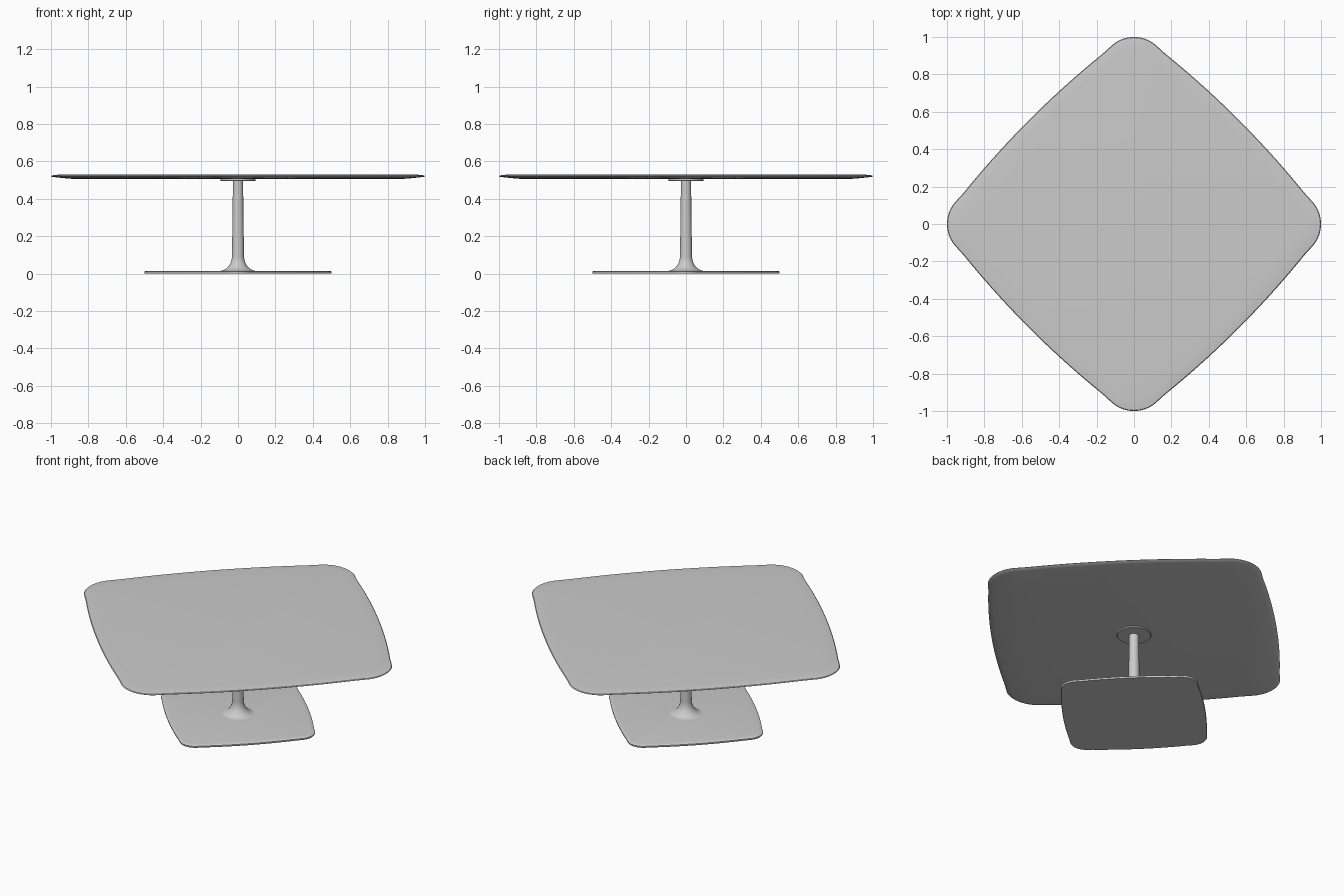
import bpy
import bmesh
from math import sin, cos, pi, atan2, sqrt, radians

cube = bpy.data.objects.get("Cube")
if cube:
    bpy.data.objects.remove(cube)

GREY = (0.6, 0.6, 0.6, 1.0)
mat = bpy.data.materials.new("light grey")
mat.use_nodes = True
mat.diffuse_color = GREY
mat.node_tree.nodes["Principled BSDF"].inputs["Base Color"].default_value = GREY


def bowed_square(inset):
    """Diamond outline with arched sides and round corners, tips at 1 - inset."""
    corner_r, side_r, half_width = 0.18, 5.0, 0.79
    d = (side_r - half_width) / sqrt(2)
    c = 1 - corner_r
    join = atan2(d, c + d)
    angles = [-join + 2 * join * i / 16 for i in range(17)]
    corner = [(c + (corner_r - inset) * cos(a), (corner_r - inset) * sin(a)) for a in angles]
    sweep = pi / 2 - 2 * join
    side = []
    for i in range(1, 16):
        a = join + sweep * i / 16
        side.append(((side_r - inset) * cos(a) - d, (side_r - inset) * sin(a) - d))
    points = []
    for k in range(4):
        s, t = round(sin(k * pi / 2)), round(cos(k * pi / 2))
        points += [(x * t - y * s, x * s + y * t) for x, y in corner + side]
    return points


def circle(radius, n=48):
    return [(radius * cos(2 * pi * i / n), radius * sin(2 * pi * i / n)) for i in range(n)]


def loft(name, rings):
    """Skin a list of (outline, z) from bottom to top and cap both ends."""
    bm = bmesh.new()
    loops = [[bm.verts.new((x, y, z)) for x, y in outline] for outline, z in rings]
    for low, high in zip(loops, loops[1:]):
        n = len(low)
        for i in range(n):
            j = (i + 1) % n
            bm.faces.new((low[i], low[j], high[j], high[i]))
    bm.faces.new(loops[0][::-1])
    bm.faces.new(loops[-1])
    mesh = bpy.data.meshes.new(name)
    bm.to_mesh(mesh)
    bm.free()
    mesh.materials.append(mat)
    obj = bpy.data.objects.new(name, mesh)
    bpy.context.collection.objects.link(obj)
    bpy.ops.object.select_all(action="DESELECT")
    obj.select_set(True)
    bpy.context.view_layer.objects.active = obj
    bpy.ops.object.shade_smooth_by_angle(angle=radians(35))
    return obj


# Table top: thin slab, underside tapering to a fine rim
top_profile = [(0.14, 0.505), (0.09, 0.508), (0.03, 0.514), (0.004, 0.518),
               (0, 0.521), (0.004, 0.525), (0.03, 0.528), (0.06, 0.53)]
loft("table_top", [(bowed_square(i), z) for i, z in top_profile])

# Base plate: the same outline at half size
base_profile = [(0.004, 0), (0, 0.003), (0, 0.01), (0.01, 0.013), (0.04, 0.015)]
loft("base_plate", [([(x / 2, y / 2) for x, y in bowed_square(i)], z)
                    for i, z in base_profile])

# Column: slim tapered post with a trumpet flare at the foot
flare = []
for i in range(13):
    a = pi / 2 * i / 12
    flare.append((0.1 - 0.068 * sin(a), 0.014 + 0.081 * (1 - cos(a))))
loft("column", [(circle(r), z) for r, z in flare + [(0.027, 0.499)]])

# Mounting disc under the top
loft("mounting_disc", [(circle(r), z) for r, z in [(0.092, 0.496), (0.094, 0.498), (0.094, 0.506)]])
